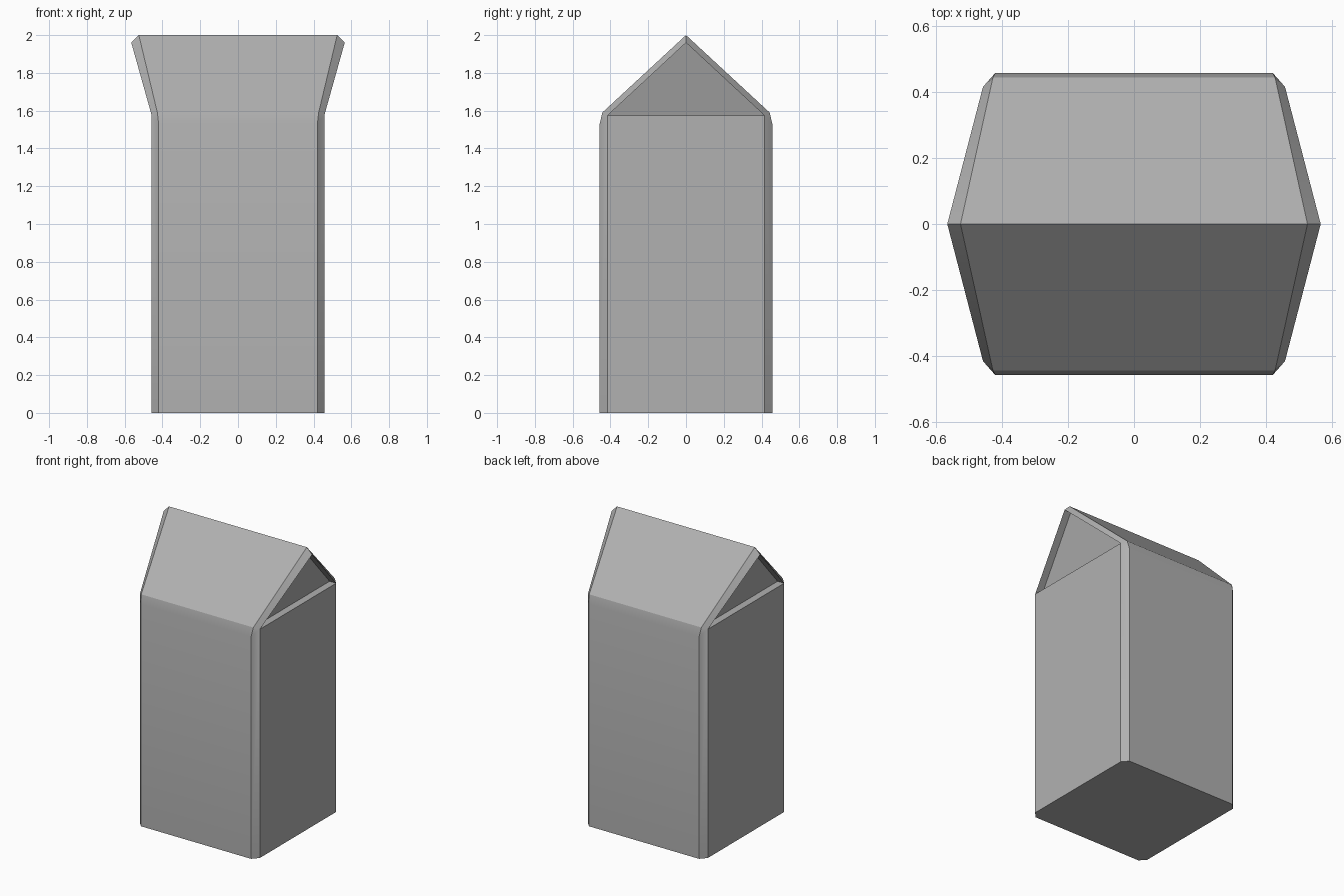
import bpy, bmesh
from math import radians

if "Cube" in bpy.data.objects:
    bpy.data.objects.remove(bpy.data.objects["Cube"])

W, C = 0.457, 0.42        # half width, start of the corner chamfer
EAVE, TOP = 1.575, 2.0    # gable base and ridge heights
RECESS = 0.05             # depth of the gable panels

bm = bmesh.new()


def col(*pts):
    return [bm.verts.new(p) for p in pts]


# One quarter of the carton (right front); the rest is mirrored
mid = col((0, -W, 0), (0, -W, 1.53), (0, -0.443, 1.59), (0, 0, TOP))
edge = col((C, -W, 0), (C, -W, 1.53), (0.427, -0.443, 1.59), (0.525, 0, TOP))
foot, corner, tip = col((W, -0.415, 0), (W, -0.415, EAVE), (0.565, 0, 1.96))
side_foot, side_top = col((W, 0, 0), (W, 0, EAVE))
in_corner, in_tip, in_base = col((W - RECESS, -0.415, EAVE),
                                 (0.565 - RECESS, 0, 1.96),
                                 (W - RECESS, 0, EAVE))
centre, = col((0, 0, 0))

faces = [
    # front wall, eave bevel, roof slope
    *[(mid[i], edge[i], edge[i + 1], mid[i + 1]) for i in range(3)],
    # chamfered corner and roof rim
    (edge[0], foot, corner, edge[1]),
    (edge[1], corner, edge[2]),
    (edge[2], corner, tip, edge[3]),
    # side wall, ledge, underside of roof flap, gable panel
    (foot, side_foot, side_top, corner),
    (corner, side_top, in_base, in_corner),
    (corner, in_corner, in_tip, tip),
    (in_corner, in_base, in_tip),
    # base
    (centre, side_foot, foot, edge[0], mid[0]),
]
for f in faces:
    bm.faces.new(f)

# Mirror to the left and the back, then join the flat halves
for axis in 'XY':
    bmesh.ops.mirror(bm, geom=bm.verts[:] + bm.edges[:] + bm.faces[:],
                     axis=axis, merge_dist=0.0001)
bmesh.ops.remove_doubles(bm, verts=bm.verts[:], dist=0.0001)
bmesh.ops.recalc_face_normals(bm, faces=bm.faces[:])
bmesh.ops.dissolve_limit(bm, angle_limit=radians(0.5),
                         verts=bm.verts[:], edges=bm.edges[:])

mesh = bpy.data.meshes.new("carton")
bm.to_mesh(mesh)
bm.free()
carton = bpy.data.objects.new("carton", mesh)
bpy.context.collection.objects.link(carton)

# Darker grey board
grey = bpy.data.materials.new("grey_board")
grey.diffuse_color = (0.44, 0.44, 0.44, 1)
grey.use_nodes = True
grey.node_tree.nodes["Principled BSDF"].inputs["Base Color"].default_value = grey.diffuse_color
mesh.materials.append(grey)

# Soft eaves, crisp roof and chamfers
bpy.context.view_layer.objects.active = carton
carton.select_set(True)
bpy.ops.object.shade_smooth_by_angle(angle=radians(30))
